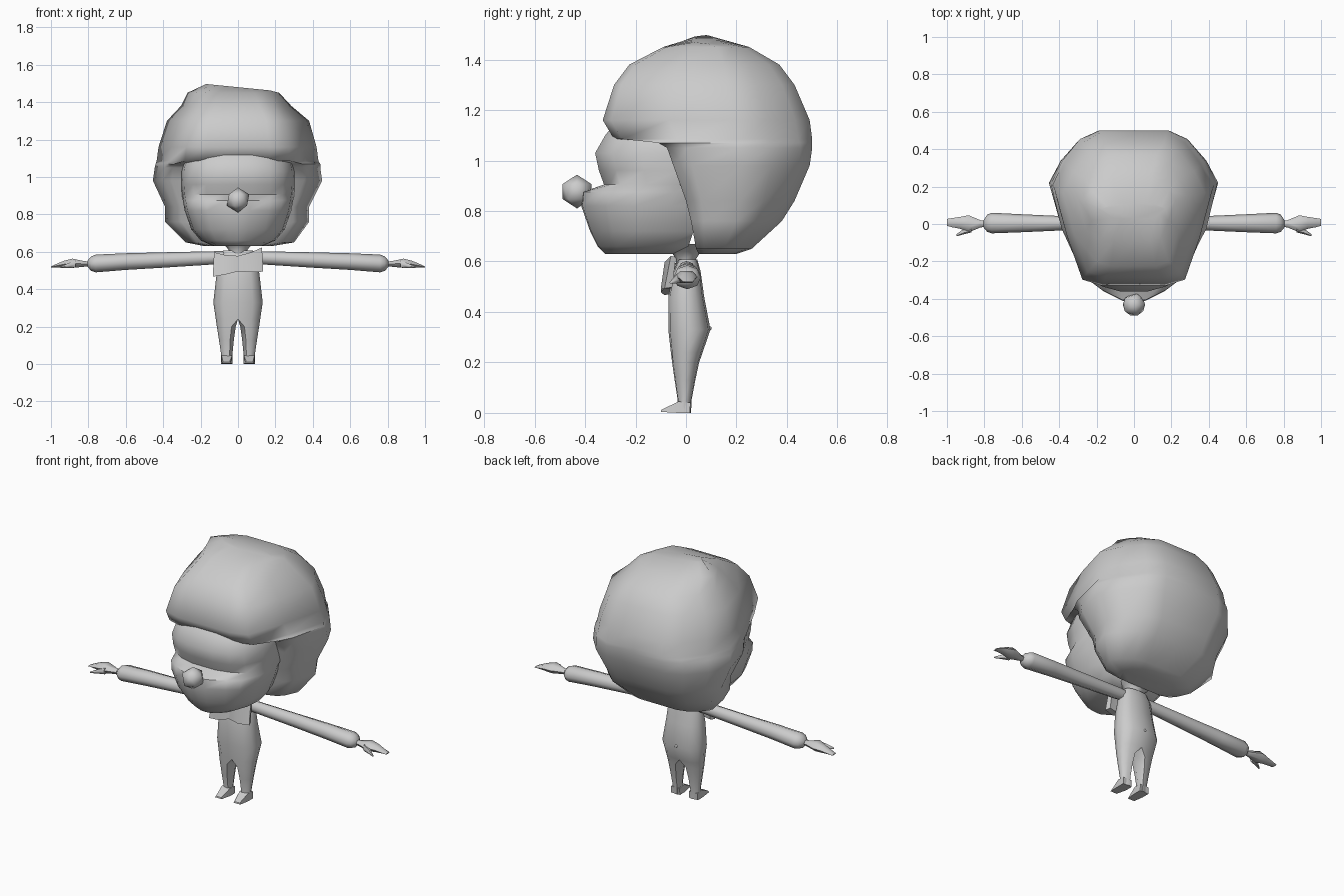
import bpy, bmesh, math

if "Cube" in bpy.data.objects:
    bpy.data.objects.remove(bpy.data.objects["Cube"])

mat = bpy.data.materials.new("plain grey")
mat.diffuse_color = (0.6, 0.6, 0.6, 1)
mat.use_nodes = True
mat.node_tree.nodes["Principled BSDF"].inputs["Base Color"].default_value = mat.diffuse_color


def finish(name, bm, angle=60):
    bmesh.ops.recalc_face_normals(bm, faces=bm.faces)
    me = bpy.data.meshes.new(name)
    bm.to_mesh(me)
    bm.free()
    ob = bpy.data.objects.new(name, me)
    bpy.context.collection.objects.link(ob)
    me.materials.append(mat)
    bpy.ops.object.select_all(action='DESELECT')
    ob.select_set(True)
    bpy.context.view_layer.objects.active = ob
    bpy.ops.object.shade_smooth_by_angle(angle=math.radians(angle))
    return ob


def skin(rings):
    """Skin a list of equal-length closed rings and cap both ends."""
    bm = bmesh.new()
    vs = [[bm.verts.new(p) for p in r] for r in rings]
    n = len(rings[0])
    for a, b in zip(vs, vs[1:]):
        for i in range(n):
            j = (i + 1) % n
            bm.faces.new((a[i], a[j], b[j], b[i]))
    bm.faces.new(vs[0])
    bm.faces.new(vs[-1])
    return bm


def loft(name, rings, angle=60):
    return finish(name, skin(rings), angle)


def outline(half, xl, xr, yf, yb, z, tilt=0.0):
    """Horizontal ring from a half outline given as (width, depth) fractions."""
    right = [(xr * u, yf + (yb - yf) * v) for u, v in half]
    left = [(xl * u, yf + (yb - yf) * v) for u, v in half[-2:0:-1]]
    return [(x, y, z + tilt * x) for x, y in right + left]


def oval(axis, pos, a0, a1, b0, b1, n=8):
    """Oval ring across the x or z axis, filling the given bounds."""
    pts = []
    for i in range(n):
        t = math.tau * i / n
        a = (a0 + a1) / 2 + (a1 - a0) / 2 * math.cos(t)
        b = (b0 + b1) / 2 + (b1 - b0) / 2 * math.sin(t)
        pts.append((a, b, pos) if axis == 'z' else (pos, a, b))
    return pts


# Hair: big rounded mass, with a fringe overhanging the face
fringe = [(0, 0), (.4, .0), (.65, .04), (.84, .32), (1, .63), (.85, .79),
          (.65, .93), (.42, 1), (0, 1)]
lower = [(0, 0), (.4, .0), (.78, .0), (.88, .14), (1, .5), (.86, .72),
         (.65, .92), (.42, 1), (0, 1)]
hair = [  # half outline, z, left, right, front, back
    (lower, .63, -.18, .18, .05, .20), (lower, .65, -.28, .30, .04, .26),
    (lower, .76, -.39, .38, .02, .38), (lower, .84, -.39, .38, .00, .43),
    (lower, .98, -.455, .45, -.05, .49), (lower, 1.05, -.445, .44, -.075, .50),
    (lower, 1.07, -.44, .44, -.11, .50), (fringe, 1.085, -.435, .43, -.285, .50),
    (fringe, 1.16, -.425, .42, -.33, .49), (fringe, 1.30, -.38, .38, -.285, .43),
    (fringe, 1.38, -.305, .285, -.225, .37), (fringe, 1.45, -.27, .22, -.09, .25)]
rings = [outline(h, l, r, f, b, z) for h, z, l, r, f, b in hair]
rings.append(outline(fringe, -.17, .17, .03, .11, 1.48, -.1))
loft("hair", rings)

# Head: pointed muzzle below, flatter brow above
muzzle = [(0, 0), (.22, .01), (.58, .12), (.8, .22), (.95, .45), (1, .75), (.85, 1), (0, 1)]
brow = [(0, 0), (.25, .0), (.56, .06), (.79, .16), (.95, .42), (1, .75), (.85, 1), (0, 1)]
head = [(muzzle, .63, .13, -.32, -.05), (muzzle, .66, .20, -.35, .01),
        (muzzle, .72, .25, -.38, .03), (muzzle, .82, .285, -.415, .06),
        (muzzle, .875, .295, -.41, .07), (brow, .905, .30, -.325, .08),
        (brow, .96, .305, -.345, .08), (brow, 1.03, .305, -.36, .08),
        (brow, 1.10, .29, -.32, .08), (brow, 1.2, .2, -.24, .08)]
loft("head", [outline(h, -w, w, f, b, z) for h, z, w, f, b in head])

# Nose
bm = bmesh.new()
bmesh.ops.create_icosphere(bm, subdivisions=1, radius=.067)
bmesh.ops.translate(bm, verts=bm.verts, vec=(0, -.432, .877))
finish("nose", bm)

# Neck
loft("neck", [oval('z', z, -r, r, -r * .8, r * .8)
              for z, r in ((.57, .05), (.61, .05), (.64, .075), (.67, .11))])

# Body: torso and leg lofted as one half, opened on the centre line and mirrored
body = [  # z, inner x, outer x, front, back, inner corner inset
    (.0, .03, .09, -.035, .02, .25), (.05, .03, .09, -.033, .022, .25),
    (.13, .022, .102, -.045, .037, .25), (.20, .012, .113, -.055, .052, .22),
    (.24, .0, .119, -.06, .066, 0), (.33, .0, .132, -.07, .097, 0),
    (.46, .0, .117, -.07, .072, 0), (.56, .0, .104, -.05, .058, 0),
    (.608, .0, .08, -.03, .045, 0)]
rings = []
for z, i, o, f, b, c in body:
    w, d = o - i, b - f
    m = (f + b) / 2
    rings.append([(i + w * c, f, z), (i + w * .6, f + d * .04, z), (o - w * .1, f + d * .24, z),
                  (o, m, z), (o - w * .1, b - d * .24, z), (i + w * .6, b - d * .05, z),
                  (i + w * c, b, z), (i, m, z)])
bm = skin(rings)
inner = [f for f in bm.faces if all(abs(v.co.x) < 1e-5 for v in f.verts)]
bmesh.ops.delete(bm, geom=inner, context='FACES')
mirrored = bmesh.ops.duplicate(bm, geom=bm.verts[:] + bm.edges[:] + bm.faces[:])["geom"]
for v in mirrored:
    if isinstance(v, bmesh.types.BMVert):
        v.co.x *= -1
bmesh.ops.remove_doubles(bm, verts=bm.verts, dist=1e-4)
finish("body", bm)

# Tail stub
bm = bmesh.new()
bmesh.ops.create_icosphere(bm, subdivisions=1, radius=.01)
bmesh.ops.translate(bm, verts=bm.verts, vec=(0, .093, .335))
finish("tail", bm)

for side, s in (("left", 1), ("right", -1)):
    def flip(rs, tilt=0.0):
        return [[(x * s, y, z + tilt * x * s) for x, y, z in r] for r in rs]

    # Foot: wedge pointing forward
    loft(side + "_foot", flip([
        [(.03, .015, 0), (.09, .015, 0), (.088, .018, .04), (.032, .018, .04)],
        [(.03, -.03, 0), (.09, -.03, 0), (.088, -.03, .045), (.032, -.03, .045)],
        [(.04, -.1, .004), (.085, -.1, .004), (.08, -.098, .012), (.045, -.098, .012)]]), 30)

    # Arm with a fuller sleeve end
    arm = [(.06, -.025, .03, .54, .603), (.12, -.03, .035, .533, .603),
           (.40, -.035, .043, .515, .597), (.60, -.044, .052, .503, .592),
           (.76, -.05, .06, .49, .585), (.785, -.042, .05, .498, .575),
           (.805, -.018, .02, .52, .552)]
    loft(side + "_arm", flip([oval('x', *r) for r in arm]))

    # Hand: narrow wrist, flat palm, pointed fingers and a thumb
    hand = [(.79, -.015, .017, .52, .55), (.82, -.018, .02, .518, .552),
            (.885, -.045, .047, .51, .567), (.93, -.025, .038, .512, .555),
            (.97, -.018, .032, .514, .537), (1.0, -.01, .027, .516, .522)]
    loft(side + "_hand", flip([oval('x', *r, 6) for r in hand]))
    thumb = [(.87, -.045, -.005, .512, .555), (.91, -.055, -.025, .512, .54),
             (.95, -.066, -.056, .512, .52)]
    loft(side + "_thumb", flip([oval('x', *r, 6) for r in thumb]))

    # Half of the neck bow, widening outward and hanging slightly askew
    loft(side + "_bow", flip([
        [(0, -.085, .495), (0, -.08, .578), (0, -.045, .578), (0, -.06, .495)],
        [(.07, -.10, .485), (.07, -.085, .59), (.07, -.05, .59), (.07, -.06, .485)],
        [(.135, -.085, .48), (.128, -.06, .61), (.12, -.04, .605), (.125, -.055, .485)]],
        .1), 30)
